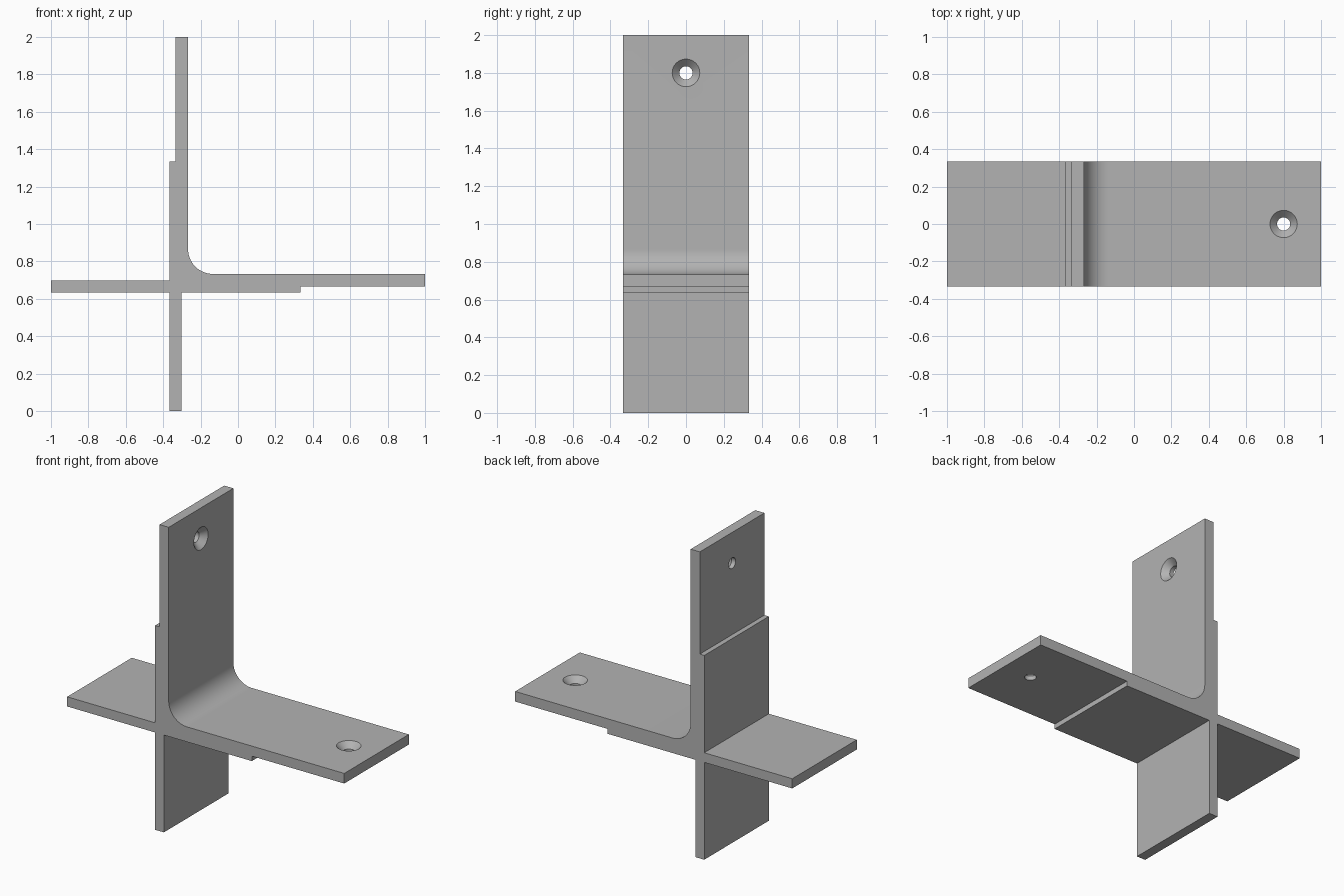
import bpy, bmesh, math
from mathutils import Matrix, Vector

cube = bpy.data.objects.get("Cube")
if cube:
    bpy.data.objects.remove(cube, do_unlink=True)

grey = bpy.data.materials.new("plain grey")
grey.use_nodes = True
colour = (0.45, 0.45, 0.45, 1)
grey.diffuse_color = colour
grey.node_tree.nodes["Principled BSDF"].inputs["Base Color"].default_value = colour

HALF_DEPTH = 0.333
FACE = 0.733      # height of the long arm's upper face
RADIUS = 0.133    # inner fillet


def make_object(name, bm):
    bmesh.ops.recalc_face_normals(bm, faces=bm.faces)
    mesh = bpy.data.meshes.new(name)
    bm.to_mesh(mesh)
    bm.free()
    mesh.materials.append(grey)
    obj = bpy.data.objects.new(name, mesh)
    bpy.context.collection.objects.link(obj)
    return obj


def swap(p):
    """Mirror a profile point across the bracket's diagonal."""
    return (p[1] - 1, p[0] + 1)


# Half profile: from the fillet along the long arm, back under to the short arm
half = [(1, FACE), (1, 0.667), (0.333, 0.667), (0.333, 0.635),
        (-0.302, 0.635), (-0.302, 0), (-0.365, 0)]
other_half = [swap(p) for p in reversed(half)]
centre = (FACE - 1 + RADIUS, FACE + RADIUS)
steps = 24
fillet = []
for i in range(steps + 1):
    a = math.pi + math.pi / 2 * i / steps
    fillet.append((centre[0] + RADIUS * math.cos(a), centre[1] + RADIUS * math.sin(a)))
profile = half + [(-0.365, 0.635)] + [(-0.365, 0.635)] + other_half + fillet
# The crossing corner becomes the re-entrant corner of the two short arms
profile = half + [(-0.365, 0.635), (-1, 0.635)] + other_half[1:] + fillet

# Bracket body
bm = bmesh.new()
face = bm.faces.new([bm.verts.new((x, -HALF_DEPTH, z)) for x, z in profile])
extruded = bmesh.ops.extrude_face_region(bm, geom=[face])["geom"]
bmesh.ops.translate(bm, vec=(0, 2 * HALF_DEPTH, 0),
                    verts=[v for v in extruded if isinstance(v, bmesh.types.BMVert)])
bracket = make_object("cross_bracket", bm)


def countersink_cutter(name, position, rotation):
    """Solid of revolution: wide cone at the face, narrow bore behind."""
    outline = [(-0.2, 0.035), (-0.038, 0.035), (0, 0.073), (0.05, 0.073)]
    sides = 48
    bm = bmesh.new()
    rings = [[bm.verts.new((r * math.cos(math.tau * i / sides),
                            r * math.sin(math.tau * i / sides), z))
              for i in range(sides)] for z, r in outline]
    for low, high in zip(rings, rings[1:]):
        for i in range(sides):
            j = (i + 1) % sides
            bm.faces.new((low[i], low[j], high[j], high[i]))
    bm.faces.new(rings[0])
    bm.faces.new(rings[-1])
    bmesh.ops.transform(bm, verts=bm.verts,
                        matrix=Matrix.Translation(Vector(position)) @ rotation)
    cutter = make_object(name, bm)
    cutter.hide_render = True
    return cutter


# Countersunk screw holes, one in each long arm
cutters = [
    countersink_cutter("floor_hole_cutter", (0.8, 0, FACE), Matrix.Identity(4)),
    countersink_cutter("wall_hole_cutter", (FACE - 1, 0, 1.8),
                       Matrix.Rotation(math.pi / 2, 4, "Y")),
]
bpy.ops.object.select_all(action="DESELECT")
bracket.select_set(True)
bpy.context.view_layer.objects.active = bracket
for cutter in cutters:
    mod = bracket.modifiers.new("screw hole", "BOOLEAN")
    mod.operation = "DIFFERENCE"
    mod.solver = "EXACT"
    mod.object = cutter
    bpy.ops.object.modifier_apply(modifier=mod.name)
    bpy.data.objects.remove(cutter, do_unlink=True)

bpy.ops.object.shade_smooth_by_angle(angle=math.radians(30))
